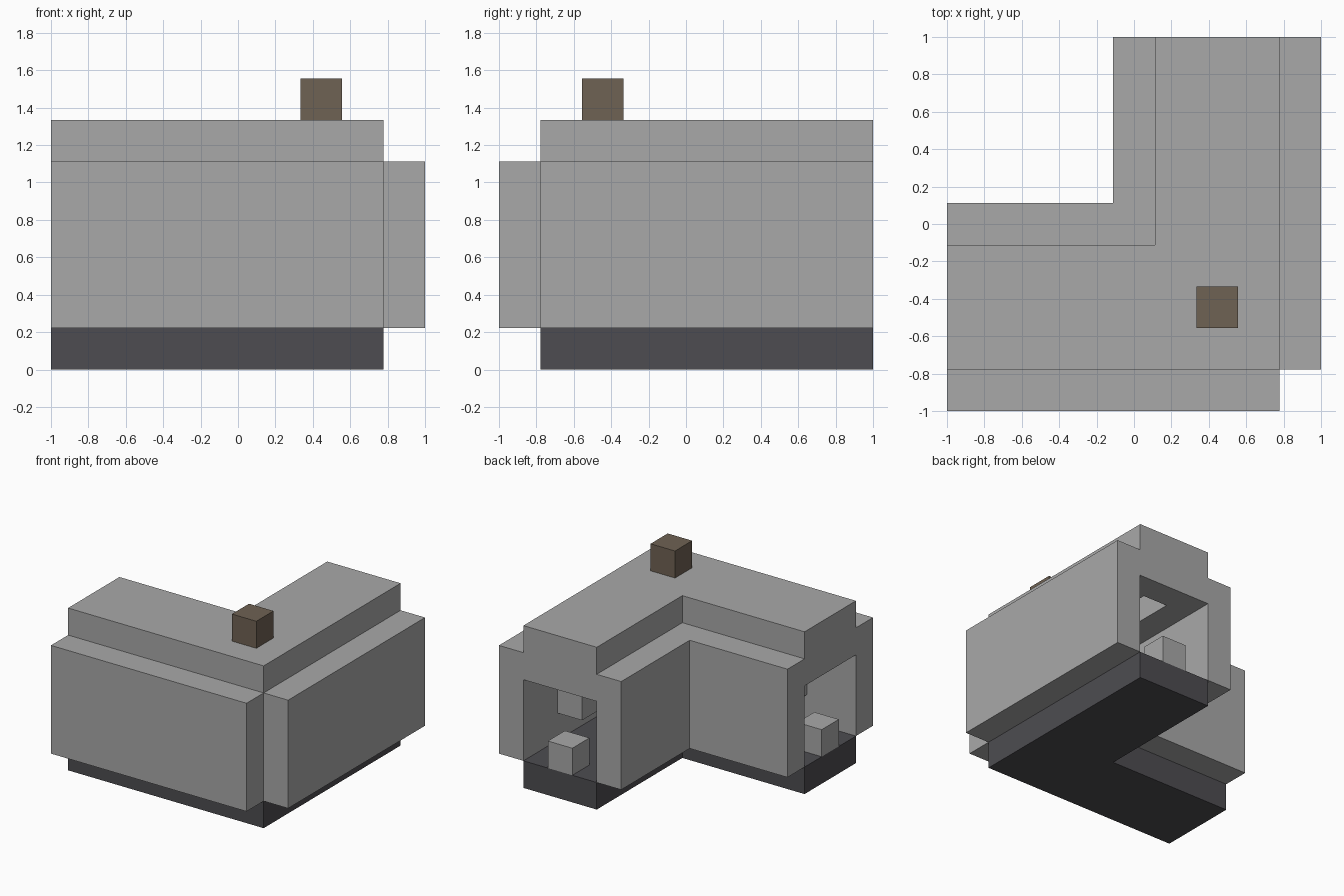
import bpy
import bmesh

U = 2 / 9   # one building block
END = 4.5   # where both arms of the L stop, in blocks

cube = bpy.data.objects.get("Cube")
if cube:
    bpy.data.objects.remove(cube, do_unlink=True)


def material(name, rgb):
    mat = bpy.data.materials.new(name)
    mat.use_nodes = True
    color = (*rgb, 1)
    mat.diffuse_color = color
    mat.node_tree.nodes["Principled BSDF"].inputs["Base Color"].default_value = color
    return mat


STONE = material("grey stone", (0.397, 0.397, 0.397))
DARK = material("dark slate", (0.075, 0.073, 0.082))
BROWN = material("brown brick", (0.159, 0.122, 0.087))


def prism(name, outline, z0, z1, mat):
    """Extrude a flat outline, given in blocks, from z0 to z1."""
    bm = bmesh.new()
    base = bm.faces.new([bm.verts.new((x * U, y * U, z0 * U)) for x, y in outline])
    top = bmesh.ops.extrude_face_region(bm, geom=[base])["geom"]
    verts = [v for v in top if isinstance(v, bmesh.types.BMVert)]
    bmesh.ops.translate(bm, verts=verts, vec=(0, 0, (z1 - z0) * U))
    bmesh.ops.recalc_face_normals(bm, faces=bm.faces)
    mesh = bpy.data.meshes.new(name)
    bm.to_mesh(mesh)
    bm.free()
    mesh.materials.append(mat)
    obj = bpy.data.objects.new(name, mesh)
    bpy.context.collection.objects.link(obj)


def bend(name, a, b, z0, z1, mat, end=END):
    """L-shaped strip lying between offsets a and b across the corridor."""
    prism(name, [(a, end), (b, end), (b, -b), (-end, -b), (-end, -a), (a, -a)],
          z0, z1, mat)


def box_pair(name, a, b, y0, y1, z0, z1, mat):
    """Box in the back arm and its twin mirrored over the L's diagonal."""
    outline = [(a, y0), (b, y0), (b, y1), (a, y1)]
    prism("back_" + name, outline, z0, z1, mat)
    prism("side_" + name, [(-y, -x) for x, y in outline], z0, z1, mat)


# Floor, roof and the inner corner wall follow the bend
bend("floor", 0.5, 3.5, 0, 1, DARK)
bend("roof", 0.5, 3.5, 5, 6, STONE)
bend("inner_wall", -0.5, 0.5, 1, 5, STONE)

# Outer walls leave the outside corner open
box_pair("outer_wall", 3.5, 4.5, -3.5, END, 1, 5, STONE)

# Lowered ceiling with a recessed channel along the middle
bend("inner_ceiling", 0.5, 1.5, 4, 5, STONE, 3.5)
bend("outer_ceiling", 2.5, 3.5, 4, 5, STONE, 3.5)

# Raised ledge along the inside of the outer walls
bend("wall_ledge", 2.5, 3.5, 2, 4, STONE, 2.5)

# Doorway headers and the blocks standing in the doorways
box_pair("door_header", 0.5, 3.5, 3.5, END, 4, 5, STONE)
box_pair("door_block", 1.5, 2.5, 3.5, END, 1, 2, STONE)

# Chimney on the corner of the roof
prism("chimney", [(1.5, -2.5), (2.5, -2.5), (2.5, -1.5), (1.5, -1.5)], 6, 7, BROWN)
